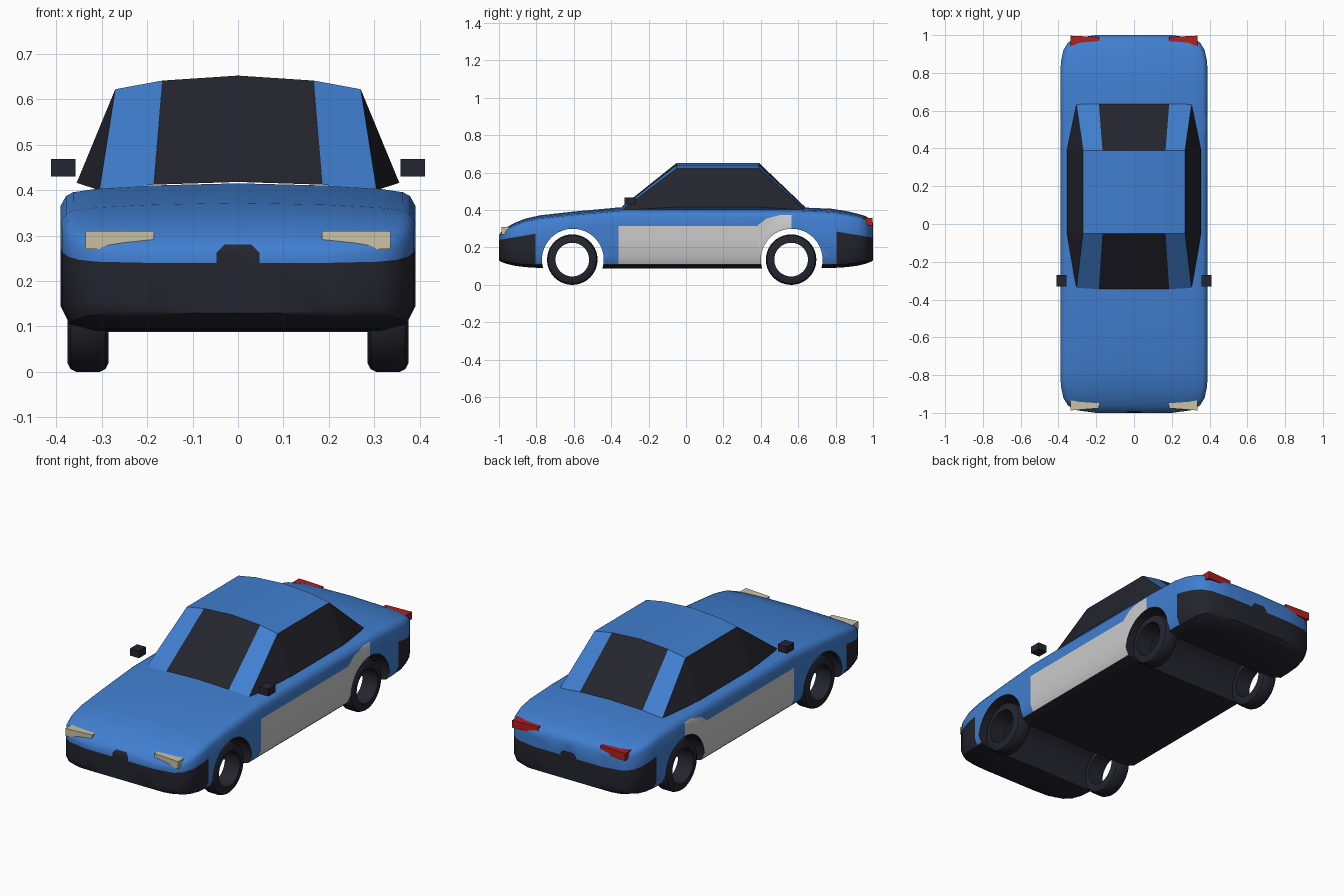
import bpy, bmesh, math
from mathutils import Vector

old = bpy.data.objects.get("Cube")
if old:
    bpy.data.objects.remove(old, do_unlink=True)


def material(name, r, g, b):
    m = bpy.data.materials.new(name)
    m.use_nodes = True
    m.diffuse_color = (r, g, b, 1)
    node = next(n for n in m.node_tree.nodes if n.type == 'BSDF_PRINCIPLED')
    node.inputs["Base Color"].default_value = (r, g, b, 1)
    node.inputs["Roughness"].default_value = 0.7
    return m


BLUE = material("blue paint", 0.052, 0.21, 0.63)
DARK = material("dark trim", 0.018, 0.018, 0.028)
GREY = material("light grey panel", 0.6, 0.6, 0.6)
CREAM = material("cream lens", 0.6, 0.54, 0.36)
RED = material("red lens", 0.45, 0.014, 0.014)


def finish(bm, name, mats, smooth=None):
    bmesh.ops.recalc_face_normals(bm, faces=bm.faces[:])
    me = bpy.data.meshes.new(name)
    bm.to_mesh(me)
    bm.free()
    ob = bpy.data.objects.new(name, me)
    bpy.context.collection.objects.link(ob)
    for m in mats:
        me.materials.append(m)
    if smooth:
        shade(ob, smooth)
    return ob


def activate(ob):
    bpy.ops.object.select_all(action='DESELECT')
    ob.select_set(True)
    bpy.context.view_layer.objects.active = ob


def shade(ob, degrees):
    activate(ob)
    bpy.ops.object.shade_smooth_by_angle(angle=math.radians(degrees))


def bridge(bm, a, b):
    n = len(a)
    return [bm.faces.new((a[i], a[(i + 1) % n], b[(i + 1) % n], b[i])) for i in range(n)]


# Body: one section lofted along the length
ARCHES = (-0.605, 0.565)
ARCH_Z, ARCH_R = 0.135, 0.165
HALF = [(0, 1), (0.5, 0.985), (0.8, 0.963), (0.93, 0.94), (0.97, 0.915), (1, 0.85),
        (1, 0.5), (1, 0.19), (0.95, 0.055), (0.8, 0), (0, 0)]
SECTION = HALF + [(-x, z) for x, z in HALF[-2:0:-1]]
# y, half width, bottom, top
STATIONS = [(-1, 0.2, 0.13, 0.265), (-0.985, 0.31, 0.122, 0.287), (-0.96, 0.35, 0.113, 0.307),
            (-0.92, 0.374, 0.103, 0.33), (-0.86, 0.387, 0.095, 0.354), (-0.78, 0.39, 0.09, 0.372),
            (-0.6, 0.39, 0.088, 0.392), (-0.35, 0.39, 0.088, 0.415), (0.1, 0.39, 0.088, 0.415),
            (0.6, 0.39, 0.088, 0.415), (0.78, 0.39, 0.09, 0.407), (0.86, 0.387, 0.095, 0.394),
            (0.92, 0.374, 0.103, 0.38), (0.96, 0.35, 0.113, 0.368), (0.985, 0.31, 0.122, 0.352),
            (1, 0.2, 0.13, 0.33)]
bm = bmesh.new()
rings = [[bm.verts.new((x * w, y, zb + z * (zt - zb))) for x, z in SECTION]
         for y, w, zb, zt in STATIONS]
for a, b in zip(rings, rings[1:]):
    bridge(bm, a, b)
bm.faces.new(rings[0])
bm.faces.new(rings[-1])


def cut(co, no, test):
    faces = [f for f in bm.faces if test(f.calc_center_median())]
    geom = set(faces)
    for f in faces:
        geom.update(f.edges)
        geom.update(f.verts)
    bmesh.ops.bisect_plane(bm, geom=list(geom), dist=1e-5, plane_co=co, plane_no=no)


def everywhere(c):
    return True


# Cut lines for bumpers, grille bumps, sill and side panels
BUMPER_Y = 0.805
SLOPE = 0.17


def bumper_top(y):
    return 0.24 + SLOPE * (1 - abs(y)) + (0.012 if y > 0 else 0)


def side(c):
    return abs(c.x) > 0.36 and -0.36 < c.y < 0.565


for s in (-1, 1):
    cut((0, s * BUMPER_Y, 0), (0, 1, 0), everywhere)
    cut((0, s, bumper_top(s)), (0, s * SLOPE, 1), lambda c: c.y * s > BUMPER_Y)
    for gx in (-0.047, 0.047):
        cut((gx, 0, 0), (1, 0, 0), lambda c: c.y * s > 0.9)
    bump = lambda c: c.y * s > 0.9 and abs(c.x) < 0.047
    cut((0, 0, 0.28), (0, 0, 1), bump)
    for gx in (-1, 1):
        cut((gx * 0.03, 0, 0.28), (gx, 0, 1), bump)
cut((0, 0, 0.112), (0, 0, 1), lambda c: abs(c.y) < BUMPER_Y)
for y in (-0.36, 0.38, 0.565):
    cut((0, y, 0), (0, 1, 0), lambda c: abs(c.x) > 0.36)
cut((0, 0, 0.315), (0, 0, 1), lambda c: side(c) and c.y < 0.38)
flare = lambda c: side(c) and c.y > 0.38
FLARE = [(0.38, 0.315, -0.8), (0.44, 0.357, -0.25), (0.51, 0.374, 0)]
for y, z, k in FLARE:
    cut((0, y, z), (0, k, 1), flare)


def body_colour(c):
    if abs(c.y) > BUMPER_Y:
        grille = abs(c.x) < 0.047 and c.z < 0.28 and abs(c.x) + c.z < 0.31
        return 1 if c.z < bumper_top(c.y) or grille else 0
    if c.z < 0.112:
        return 1
    if side(c):
        if c.y < 0.38:
            return 2 if c.z < 0.315 else 0
        return 2 if all(c.z < z - k * (c.y - y) for y, z, k in FLARE) else 0
    return 0


for f in bm.faces:
    f.material_index = body_colour(f.calc_center_median())
body = finish(bm, "body", [BLUE, DARK, GREY])

# Wheel arches cut right through the body
for y in ARCHES:
    cb = bmesh.new()
    loops = [[cb.verts.new((x, y + ARCH_R * math.cos(t * math.tau / 48),
                            ARCH_Z + ARCH_R * math.sin(t * math.tau / 48))) for t in range(48)]
             for x in (-0.5, 0.5)]
    bridge(cb, *loops)
    for loop in loops:
        cb.faces.new(loop)
    cutter = finish(cb, "arch_cutter", [])
    cutter.hide_render = True
    mod = body.modifiers.new("arch", 'BOOLEAN')
    mod.operation = 'DIFFERENCE'
    mod.solver = 'EXACT'
    mod.object = cutter
    activate(body)
    bpy.ops.object.modifier_apply(modifier=mod.name)
    bpy.data.objects.remove(cutter, do_unlink=True)
for p in body.data.polygons:
    for y in ARCHES:
        pts = [body.data.vertices[i].co for i in p.vertices]
        on_arch = all(abs(math.hypot(v.y - y, v.z - ARCH_Z) - ARCH_R) < 0.002 for v in pts)
        if on_arch and abs(p.normal.x) < 0.5:
            p.material_index = 1
shade(body, 35)

# Cabin: rows across the windscreen, roof and rear window, then side glass
bm = bmesh.new()
ROWS = [(-0.343, 0.305, 0.186, 0.4, 0.412, 0.418), (-0.05, 0.27, 0.167, 0.622, 0.641, 0.652),
        (0.39, 0.27, 0.167, 0.622, 0.641, 0.652), (0.635, 0.305, 0.186, 0.4, 0.412, 0.418)]
grid = []
for y, w, g, z_edge, z_glass, z_mid in ROWS:
    pts = [(-w, z_edge), (-g, z_glass), (0, z_mid), (g, z_glass), (w, z_edge)]
    grid.append([bm.verts.new((x, y, z)) for x, z in pts])
for r in range(3):
    for i in range(4):
        f = bm.faces.new((grid[r][i], grid[r][i + 1], grid[r + 1][i + 1], grid[r + 1][i]))
        f.material_index = 1 if r != 1 and i in (1, 2) else 0
for s, col in ((-1, 0), (1, 4)):
    a, b, c, d = [row[col] for row in grid]
    low = [bm.verts.new((s * 0.355, y, 0.416)) for y in (-0.05, 0.39)]
    floor = bm.faces.new((a, low[0], low[1], d))
    for loop in ((a, b, low[0]), (b, c, low[1], low[0]), (c, d, low[1])):
        bm.faces.new(loop).material_index = 1
finish(bm, "cabin", [BLUE, DARK])

# Tyres: open rings
PROFILE = [(-0.045, 0.09), (-0.045, 0.115), (-0.038, 0.129), (-0.025, 0.135),
           (0.025, 0.135), (0.038, 0.129), (0.045, 0.115), (0.045, 0.09)]
for s, hand in ((1, "left"), (-1, "right")):
    for y, end in zip(ARCHES, ("front", "rear")):
        bm = bmesh.new()
        loops = []
        for t in range(40):
            a = t * math.tau / 40
            loops.append([bm.verts.new((s * 0.33 + x, y - 0.003 + r * math.cos(a),
                                        0.135 + r * math.sin(a))) for x, r in PROFILE])
        for i in range(40):
            bridge(bm, loops[i - 1], loops[i])
        finish(bm, f"{end}_{hand}_tyre", [DARK], 35)


# Lamps and mirrors: plan outlines extruded upward
def prism(name, outline, z0, z1, mat, s):
    bm = bmesh.new()
    low, high = [[bm.verts.new((s * x, y, z)) for x, y in outline] for z in (z0, z1)]
    bridge(bm, low, high)
    bm.faces.new(low)
    bm.faces.new(high)
    finish(bm, name, [mat])


for s, hand in ((1, "left"), (-1, "right")):
    prism(f"{hand}_headlight", [(0.185, -0.975), (0.335, -0.987), (0.335, -0.925), (0.185, -0.94)],
          0.27, 0.31, CREAM, s)
    prism(f"{hand}_tail_light", [(0.185, 0.99), (0.335, 0.997), (0.335, 0.94), (0.185, 0.965)],
          0.318, 0.358, RED, s)
    prism(f"{hand}_mirror", [(0.357, -0.33), (0.411, -0.33), (0.411, -0.27), (0.357, -0.27)],
          0.43, 0.468, DARK, s)
